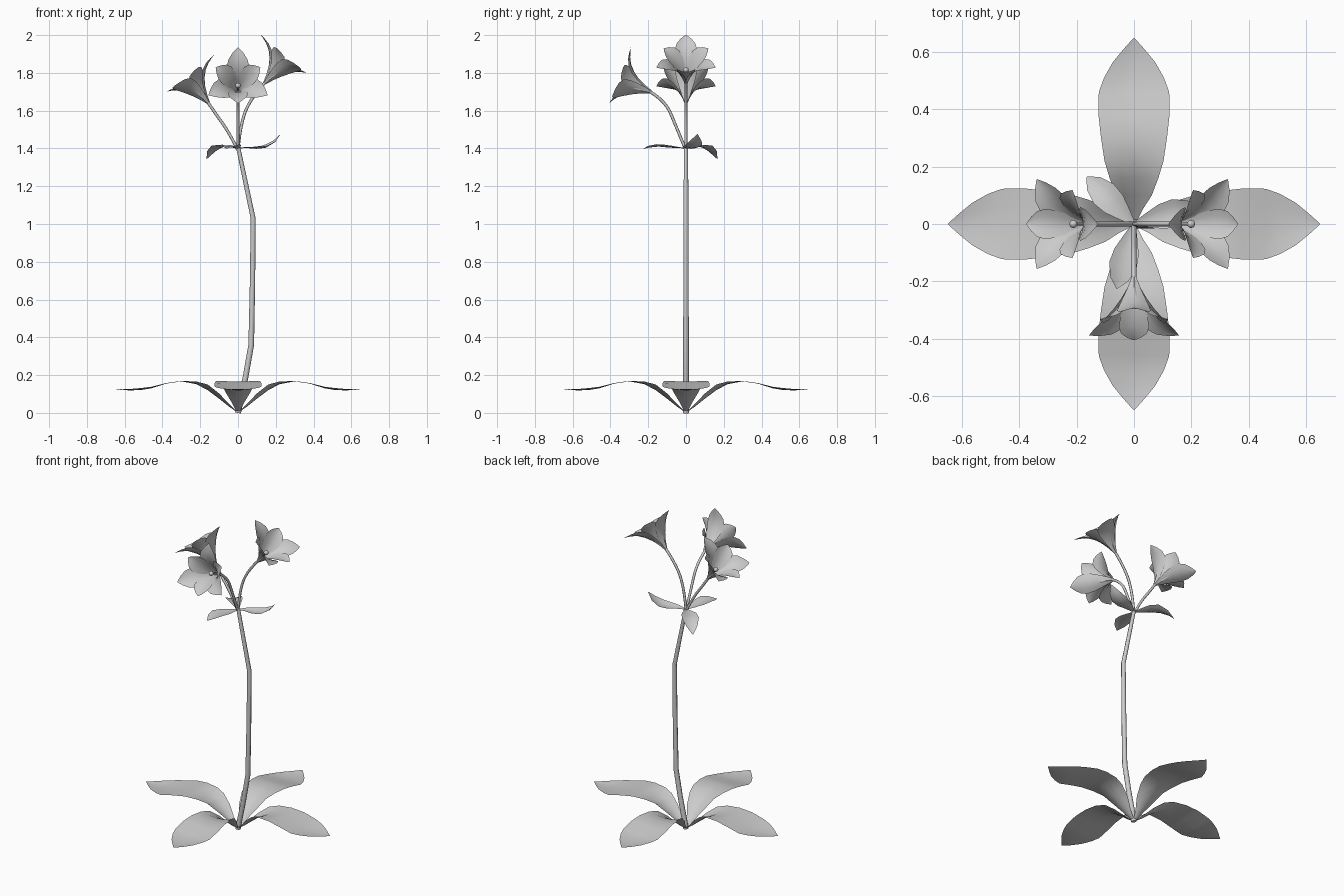
import bpy, math
from mathutils import Vector as V

if "Cube" in bpy.data.objects:
    bpy.data.objects.remove(bpy.data.objects["Cube"])


def ribbon(name, rows, side, cols=4):
    """Leaf-like sheet. rows: (centre, half width, edge lift vector)"""
    verts, faces = [], []
    for c, w, lift in rows:
        for j in range(cols + 1):
            s = 2 * j / cols - 1
            verts.append(c + side * (w * s) + lift * (s * s))
    n = cols + 1
    for i in range(len(rows) - 1):
        for j in range(cols):
            a = i * n + j
            faces.append((a, a + 1, a + n + 1, a + n))
    me = bpy.data.meshes.new(name)
    me.from_pydata(verts, [], faces)
    me.polygons.foreach_set("use_smooth", [True] * len(faces))
    ob = bpy.data.objects.new(name, me)
    bpy.context.collection.objects.link(ob)
    return ob


def tube(name, pts, radii, kind='POLY'):
    cu = bpy.data.curves.new(name, 'CURVE')
    cu.dimensions = '3D'
    cu.bevel_depth = 1.0
    cu.bevel_resolution = 2
    cu.use_fill_caps = True
    sp = cu.splines.new(kind)
    sp.points.add(len(pts) - 1)
    for p, co, r in zip(sp.points, pts, radii):
        p.co = (*co, 1)
        p.radius = r
    if kind == 'NURBS':
        sp.use_endpoint_u = True
        sp.order_u = 3
        sp.resolution_u = 4
    ob = bpy.data.objects.new(name, cu)
    bpy.context.collection.objects.link(ob)
    return ob


def leaf(name, angle, profile):
    """profile rows: (distance, height, half width, edge lift)"""
    a = math.radians(angle)
    d = V((math.cos(a), math.sin(a), 0))
    side = V((-d.y, d.x, 0))
    rows = [(d * r + V((0, 0, z)), w, V((0, 0, l))) for r, z, w, l in profile]
    return ribbon(name, rows, side)


# main stem
tube("stem", [(0, 0, 0), (.04, 0, .19), (.07, 0, .36), (.077, 0, .7), (.08, 0, 1.03), (0, 0, 1.41)],
     [.016, .015, .015, .014, .013, .011])

# basal leaf rosette
BASAL = [(.0, .0, .006, 0), (.05, .035, .03, .015), (.1, .075, .062, .028),
         (.16, .12, .085, .03), (.22, .152, .103, .014), (.3, .167, .115, .002),
         (.38, .155, .124, .003), (.46, .13, .123, .008), (.51, .122, .105, .010),
         (.565, .119, .074, .008), (.61, .121, .037, .004), (.65, .126, .001, 0)]
for i in range(4):
    leaf(f"basal_leaf_{i + 1}", 90 * i, BASAL)

# three bracts under the flowers, with rising, drooping and level tips
BRACT = [(0, .006), (.05, .026), (.1, .044), (.15, .049), (.2, .032), (.233, .002)]
BRACT_Z = {15: [1.4, 1.402, 1.398, 1.403, 1.432, 1.475],
           135: [1.4, 1.405, 1.408, 1.402, 1.377, 1.345],
           255: [1.4, 1.402, 1.405, 1.41, 1.405, 1.398]}
for ang, zs in BRACT_Z.items():
    leaf(f"bract_{ang}", ang, [(r, z, w, w * .25) for (r, w), z in zip(BRACT, zs)])


# petal rows: depth along axis, outer radius, inner radius, half width
PETAL = [(0, .006, .006, .008), (.04, .018, .016, .022), (.08, .038, .034, .037),
         (.12, .066, .059, .052), (.15, .097, .085, .059), (.168, .13, .106, .05),
         (.178, .158, .123, .028), (.184, .18, .136, .002)]


def flower(tag, base, out, elev, path):
    base, out, up = V(base), V(out), V((0, 0, 1))
    e = math.radians(elev)
    axis = out * math.cos(e) + up * math.sin(e)
    top = up * math.cos(e) - out * math.sin(e)
    right = axis.cross(top)
    tube(f"flower_stalk_{tag}", [V(p) for p in path] + [base + axis * .015],
         [.008] * len(path) + [.008], 'NURBS')
    for i in range(6):
        a = math.radians(90 + 60 * i)
        rad = top * math.sin(a) + right * math.cos(a)
        side = axis.cross(rad)
        rows = []
        for d, ro, ri, w in PETAL:
            outer = i % 2 == 0
            w = w if outer else w * .9
            lift = (axis * .5 - rad * .8) * w * .3
            rows.append((base + axis * d + rad * (ro if outer else ri), w, lift))
        ribbon(f"petal_{tag}_{i + 1}", rows, side)
    # pistil with rounded tip
    tube(f"pistil_{tag}", [base, base + axis * .09], [.005, .005])
    bpy.ops.mesh.primitive_uv_sphere_add(segments=12, ring_count=8, radius=.014,
                                         location=base + axis * .092)
    bpy.context.object.name = f"stigma_{tag}"
    bpy.ops.object.shade_smooth()


# three flowers on arching stalks
flower("left", (-.155, 0, 1.64), (-1, 0, 0), 52,
       [(0, 0, 1.39), (-.05, 0, 1.49), (-.12, 0, 1.585)])
flower("right", (.14, 0, 1.745), (1, 0, 0), 50,
       [(0, 0, 1.39), (.01, 0, 1.51), (.06, 0, 1.66)])
flower("front", (0, -.185, 1.70), (0, -1, 0), 21,
       [(0, 0, 1.39), (0, -.05, 1.51), (0, -.11, 1.655)])
